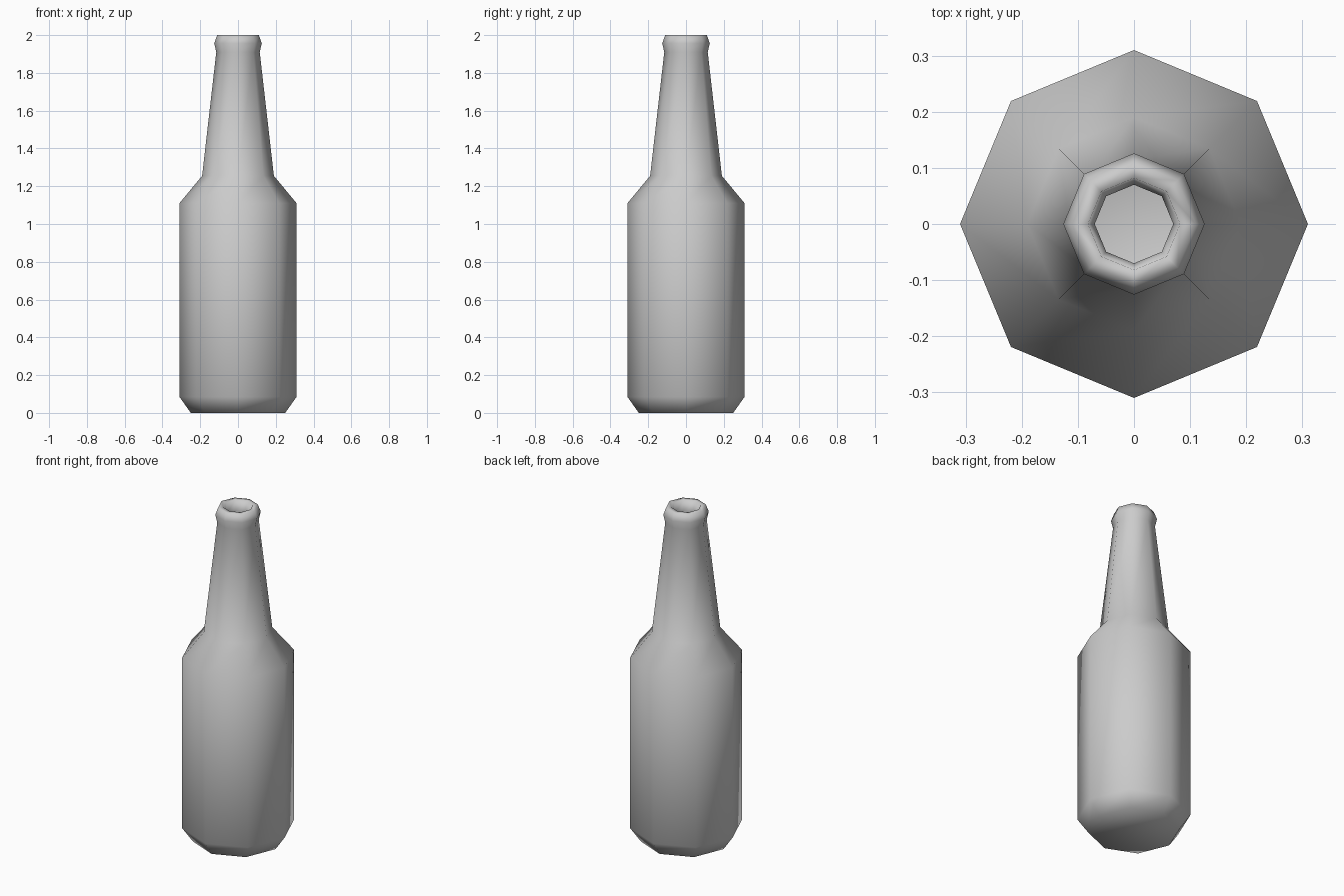
import bpy, bmesh
from math import cos, sin, tau

if "Cube" in bpy.data.objects:
    bpy.data.objects.remove(bpy.data.objects["Cube"])

SIDES = 8

# Closed wall profile (radius, height): outside going up, over the lip, inside going down
profile = [
    (0.25, 0.0), (0.31, 0.085), (0.31, 1.11), (0.19, 1.255),
    (0.115, 1.91), (0.126, 1.957), (0.11, 2.0),
    (0.082, 2.0), (0.07, 1.94), (0.15, 1.24), (0.27, 1.09),
    (0.27, 0.10), (0.22, 0.04),
]


def lathe(name, points, sides):
    """Revolve a profile about z and cap both ends with flat polygons."""
    bm = bmesh.new()
    rings = [[bm.verts.new((r * cos(tau * i / sides), r * sin(tau * i / sides), z))
              for i in range(sides)] for r, z in points]
    for a, b in zip(rings, rings[1:]):
        for i in range(sides):
            j = (i + 1) % sides
            bm.faces.new((a[i], a[j], b[j], b[i]))
    bm.faces.new(rings[0][::-1])
    bm.faces.new(rings[-1])
    bmesh.ops.recalc_face_normals(bm, faces=bm.faces[:])
    for f in bm.faces:
        f.smooth = True
    mesh = bpy.data.meshes.new(name)
    bm.to_mesh(mesh)
    bm.free()
    obj = bpy.data.objects.new(name, mesh)
    bpy.context.collection.objects.link(obj)
    return obj


# Hollow eight-sided bottle
lathe("bottle", profile, SIDES)
